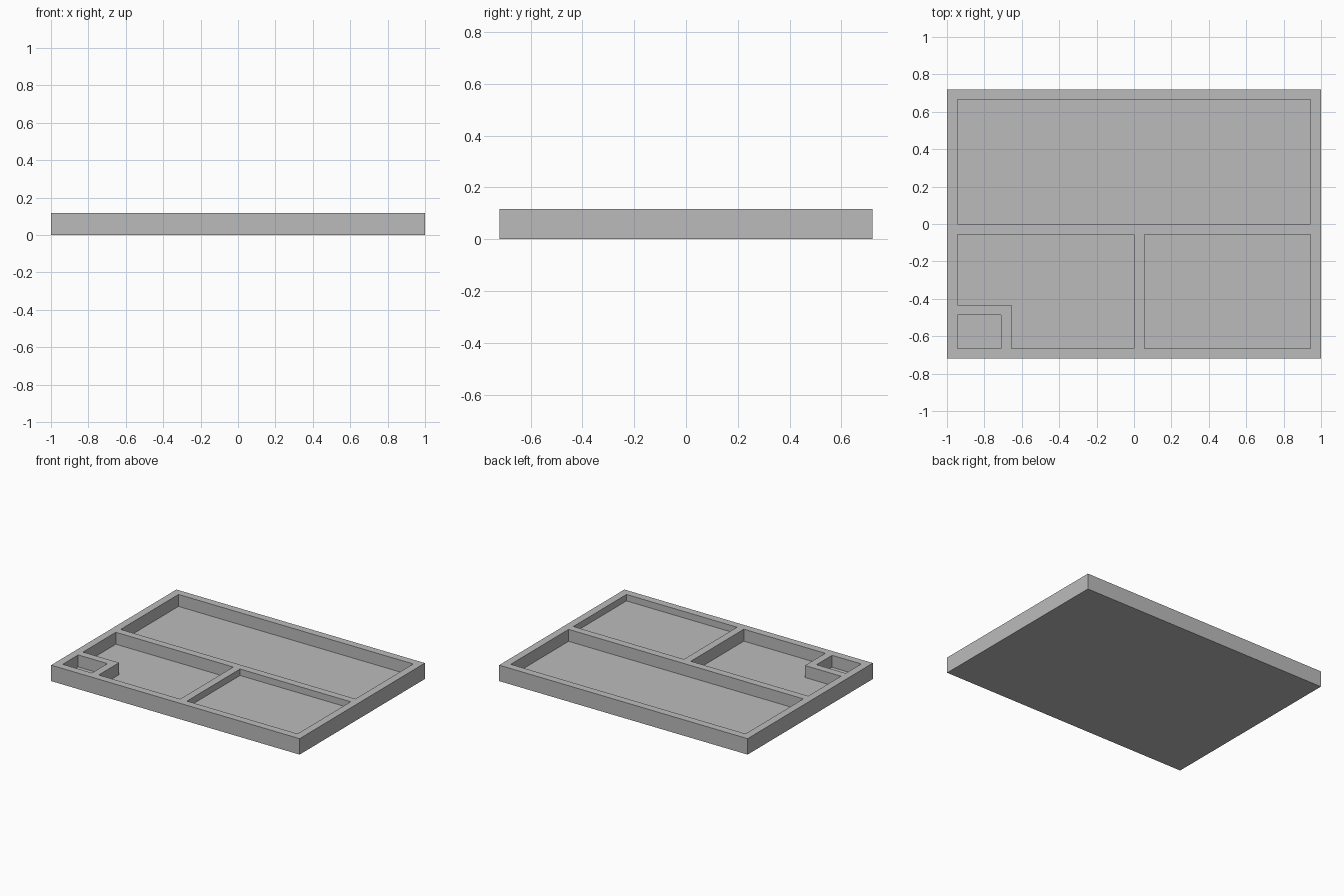
import bpy
import bmesh

cube = bpy.data.objects.get("Cube")
if cube:
    bpy.data.objects.remove(cube, do_unlink=True)

HEIGHT = 0.116
X, Y = 1.0, 0.72            # outer half sizes
WALL = 0.055
IX, IY = X - WALL, Y - WALL  # inner half sizes
DEEP, SHALLOW = 0.029, 0.069  # pocket floor heights

grey = bpy.data.materials.new("plain grey")
grey.use_nodes = True
colour = (0.5, 0.5, 0.5, 1)
grey.diffuse_color = colour
grey.node_tree.nodes["Principled BSDF"].inputs["Base Color"].default_value = colour


def prism(name, outline, bottom, top):
    """Extrude a counter-clockwise outline between two heights."""
    bm = bmesh.new()
    base = bm.faces.new([bm.verts.new((x, y, bottom)) for x, y in outline])
    ext = bmesh.ops.extrude_face_region(bm, geom=[base], use_keep_orig=True)
    verts = [v for v in ext["geom"] if isinstance(v, bmesh.types.BMVert)]
    bmesh.ops.translate(bm, verts=verts, vec=(0, 0, top - bottom))
    bmesh.ops.recalc_face_normals(bm, faces=bm.faces)
    mesh = bpy.data.meshes.new(name)
    bm.to_mesh(mesh)
    bm.free()
    mesh.materials.append(grey)
    obj = bpy.data.objects.new(name, mesh)
    bpy.context.collection.objects.link(obj)
    return obj


def rect(x0, y0, x1, y1):
    return [(x0, y0), (x1, y0), (x1, y1), (x0, y1)]


# Solid tray block
tray = prism("tray", rect(-X, -Y, X, Y), 0, HEIGHT)

# Compartments: outline and floor height
nook_x, nook_y = -0.71, -0.487
l_shape = [(nook_x + WALL, -IY), (0, -IY), (0, -WALL), (-IX, -WALL),
           (-IX, nook_y + WALL), (nook_x + WALL, nook_y + WALL)]
pockets = {
    "back_pocket": (rect(-IX, 0, IX, IY), DEEP),
    "corner_pocket": (rect(-IX, -IY, nook_x, nook_y), DEEP),
    "l_shaped_pocket": (l_shape, DEEP),
    "shallow_pocket": (rect(WALL, -IY, IX, -WALL), SHALLOW),
}

# Cut each compartment, then discard its cutter
bpy.context.view_layer.objects.active = tray
for name, (outline, floor) in pockets.items():
    cutter = prism(name, outline, floor, HEIGHT + 0.1)
    cutter.hide_render = True
    cut = tray.modifiers.new(name, "BOOLEAN")
    cut.operation = "DIFFERENCE"
    cut.solver = "EXACT"
    cut.object = cutter
    bpy.ops.object.modifier_apply(modifier=cut.name)
    bpy.data.objects.remove(cutter, do_unlink=True)
